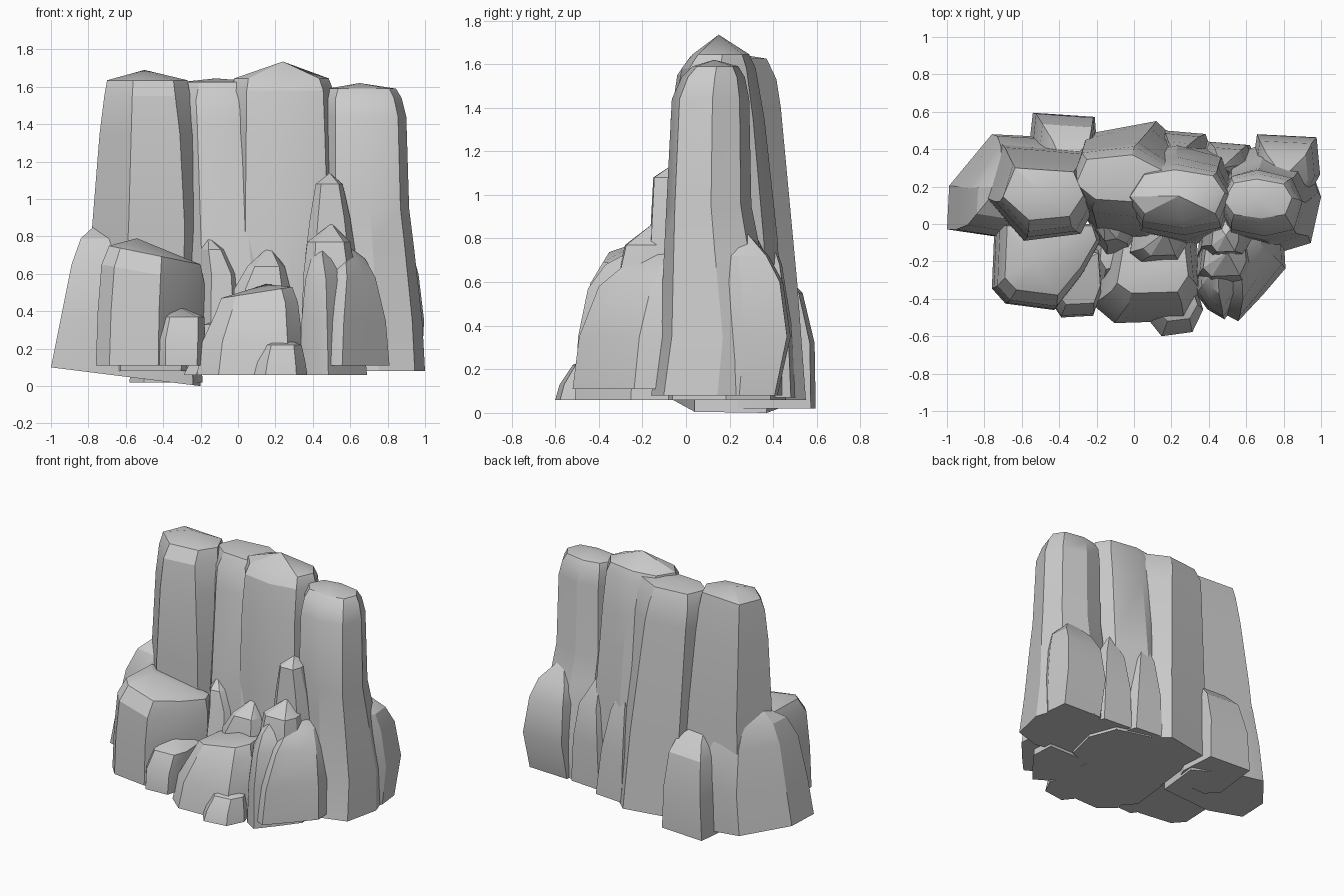
import bpy, bmesh, math

# Plan outlines in a -1..1 square, counter-clockwise
HEX = [(-1, -.1), (-.35, -1), (.65, -.85), (1, -.05), (.75, .85), (-.7, 1)]
SEVEN = [(-1, -.25), (-.55, -.9), (.25, -1), (.95, -.65), (1, .35), (.3, 1), (-.75, .8)]
EIGHT = [(-1, -.1), (-.7, -.8), (.1, -1), (.8, -.8), (1, .05), (.75, .75), (-.05, 1), (-.7, .8)]
BLOCK = [(-1, -.6), (-.6, -1), (.7, -.95), (1, -.3), (.9, .9), (-.8, 1)]
WEDGE = [(-1, -.5), (-.75, -.85), (.15, -1), (.65, -.2), (1, .6), (.9, 1), (-.95, 1)]
TAPER = [(-1, -.35), (-.65, -.75), (-.15, -1), (.45, -.4), (1, .2), (.95, 1), (-.9, 1)]


def rock(name, shape, rings, peak, base_tilt=0.0, top_tilt=0.0):
    """Loft a faceted rock; each ring is (z, x0, x1, y0, y1), closed by a peak."""
    bm = bmesh.new()
    loops = []
    for i, (z, x0, x1, y0, y1) in enumerate(rings):
        tilt = base_tilt if i == 0 else top_tilt if i >= len(rings) - 2 else 0
        cx, cy, rx, ry = (x0 + x1) / 2, (y0 + y1) / 2, (x1 - x0) / 2, (y1 - y0) / 2
        loops.append([bm.verts.new((cx + u * rx, cy + v * ry, z + tilt * u)) for u, v in shape])
    n = len(shape)
    bm.faces.new(loops[0][::-1])
    for a, b in zip(loops, loops[1:]):
        for k in range(n):
            j = (k + 1) % n
            bm.faces.new((a[k], a[j], b[j], b[k]))
    tip = bm.verts.new(peak)
    for k in range(n):
        bm.faces.new((loops[-1][k], loops[-1][(k + 1) % n], tip))
    bmesh.ops.recalc_face_normals(bm, faces=bm.faces)
    mesh = bpy.data.meshes.new(name)
    bm.to_mesh(mesh)
    bm.free()
    obj = bpy.data.objects.new(name, mesh)
    bpy.context.collection.objects.link(obj)
    bpy.ops.object.select_all(action='DESELECT')
    obj.select_set(True)
    bpy.context.view_layer.objects.active = obj
    bpy.ops.object.shade_smooth_by_angle(angle=math.radians(25))


# Tall columns
rock("left_column", HEX, [
    (.08, -.84, -.19, -.06, .46), (.85, -.78, -.18, -.09, .41),
    (1.35, -.74, -.22, -.07, .35), (1.55, -.715, -.255, -.04, .32),
    (1.635, -.70, -.27, .02, .30)], (-.5, .18, 1.69))
rock("middle_back_column", SEVEN, [
    (.06, -.33, .36, -.12, .55), (.6, -.34, .32, -.07, .51),
    (1.4, -.345, .22, .04, .435), (1.53, -.345, .19, .07, .415),
    (1.625, -.31, .15, .12, .37)], (-.12, .25, 1.645))
rock("centre_column", EIGHT, [
    (.06, -.06, .56, -.12, .46), (.8, -.05, .54, -.09, .42),
    (1.35, -.04, .52, -.06, .36), (1.58, -.035, .51, -.02, .32),
    (1.645, -.02, .485, .03, .29)], (.24, .15, 1.735))
rock("right_column", EIGHT, [
    (.08, .45, 1.0, -.16, .42), (.35, .45, .985, -.12, .43),
    (.75, .45, .94, -.10, .34), (.95, .45, .915, -.09, .30),
    (1.44, .455, .90, -.065, .29), (1.54, .46, .875, -.02, .27),
    (1.59, .48, .845, .03, .24)], (.65, .13, 1.62))

# Lower rocks on the sides and back
rock("left_shoulder", [(-1, -.85), (-.3, -1), (.9, -.6), (1, .6), (.3, .95), (-.4, 1), (-.97, .0)], [
    (.05, -1.0, -.2, -.07, .48), (.35, -.95, -.22, -.07, .47),
    (.65, -.89, -.3, -.04, .42), (.79, -.84, -.4, .03, .36)],
    (-.72, .2, .9), base_tilt=-.05)
rock("back_left_boulder", BLOCK, [
    (.02, -.58, -.19, .15, .595), (.32, -.56, -.2, .15, .59),
    (.55, -.52, -.21, .18, .535), (.64, -.46, -.23, .25, .45)], (-.37, .3, .74))
rock("back_right_boulder", BLOCK, [
    (.08, .62, .98, .15, .42), (.35, .62, .995, .15, .48),
    (.6, .64, .965, .15, .445), (.72, .68, .93, .16, .38)], (.8, .25, .86))
rock("back_spike_right", HEX, [
    (.08, .34, .66, .2, .44), (.4, .36, .64, .2, .44),
    (.64, .4, .6, .24, .41)], (.47, .3, .86))
rock("back_spike_middle", HEX, [
    (.07, .12, .42, .25, .5), (.4, .13, .38, .25, .485),
    (.68, .16, .32, .3, .44)], (.22, .36, .9))

# Front boulders
rock("left_front_boulder", WEDGE, [
    (.11, -.76, -.18, -.46, .0), (.4, -.75, -.18, -.455, .0),
    (.6, -.73, -.18, -.44, .0), (.70, -.69, -.2, -.38, -.01)],
    (-.54, -.2, .79), top_tilt=-.05)
rock("left_front_chip", BLOCK, [
    (.11, -.44, -.18, -.5, -.12), (.25, -.44, -.175, -.49, -.12),
    (.37, -.41, -.18, -.43, -.14)], (-.35, -.24, .44))
rock("centre_front_boulder", BLOCK, [
    (.06, -.22, .36, -.53, -.04), (.24, -.19, .345, -.5, -.05),
    (.42, -.12, .32, -.43, -.07), (.5, -.09, .29, -.37, -.1)],
    (.15, -.2, .545), top_tilt=.03)
rock("centre_front_slab", BLOCK, [
    (.06, -.29, .04, -.38, .0), (.2, -.22, .03, -.34, .0),
    (.33, -.18, -.03, -.24, .0)], (-.1, -.13, .35))
rock("centre_front_chip", HEX, [
    (.06, .04, .37, -.6, -.3), (.13, .06, .36, -.58, -.3),
    (.22, .1, .34, -.52, -.33)], (.21, -.40, .27))
rock("small_spire_left", HEX, [
    (.1, -.24, .04, -.2, .1), (.6, -.21, .0, -.12, .08),
    (.73, -.2, -.07, -.09, .06)], (-.16, 0, .8))
rock("small_spire_centre", BLOCK, [
    (.08, -.04, .34, -.26, .06), (.52, -.02, .28, -.2, .05),
    (.64, .05, .25, -.17, .03)], (.17, -.04, .75))

# Front right spires
rock("right_tall_spire", BLOCK, [
    (.08, .34, .66, -.24, .1), (.7, .36, .63, -.17, .08),
    (.9, .385, .60, -.16, .06), (1.08, .415, .56, -.15, .03)], (.49, -.06, 1.14))
rock("right_middle_spire", BLOCK, [
    (.08, .33, .66, -.36, .0), (.6, .35, .63, -.32, -.02),
    (.77, .37, .6, -.28, -.05)], (.5, -.15, .87))
rock("right_front_spire", TAPER, [
    (.06, .33, .69, -.51, -.08), (.35, .34, .66, -.495, -.08),
    (.57, .36, .62, -.45, -.1), (.68, .39, .54, -.37, -.12)], (.45, -.22, .76))
rock("right_outer_boulder", TAPER, [
    (.11, .37, .81, -.52, -.05), (.35, .4, .79, -.49, -.03),
    (.58, .47, .735, -.4, .0), (.68, .5, .68, -.28, .0)], (.6, -.1, .74))
